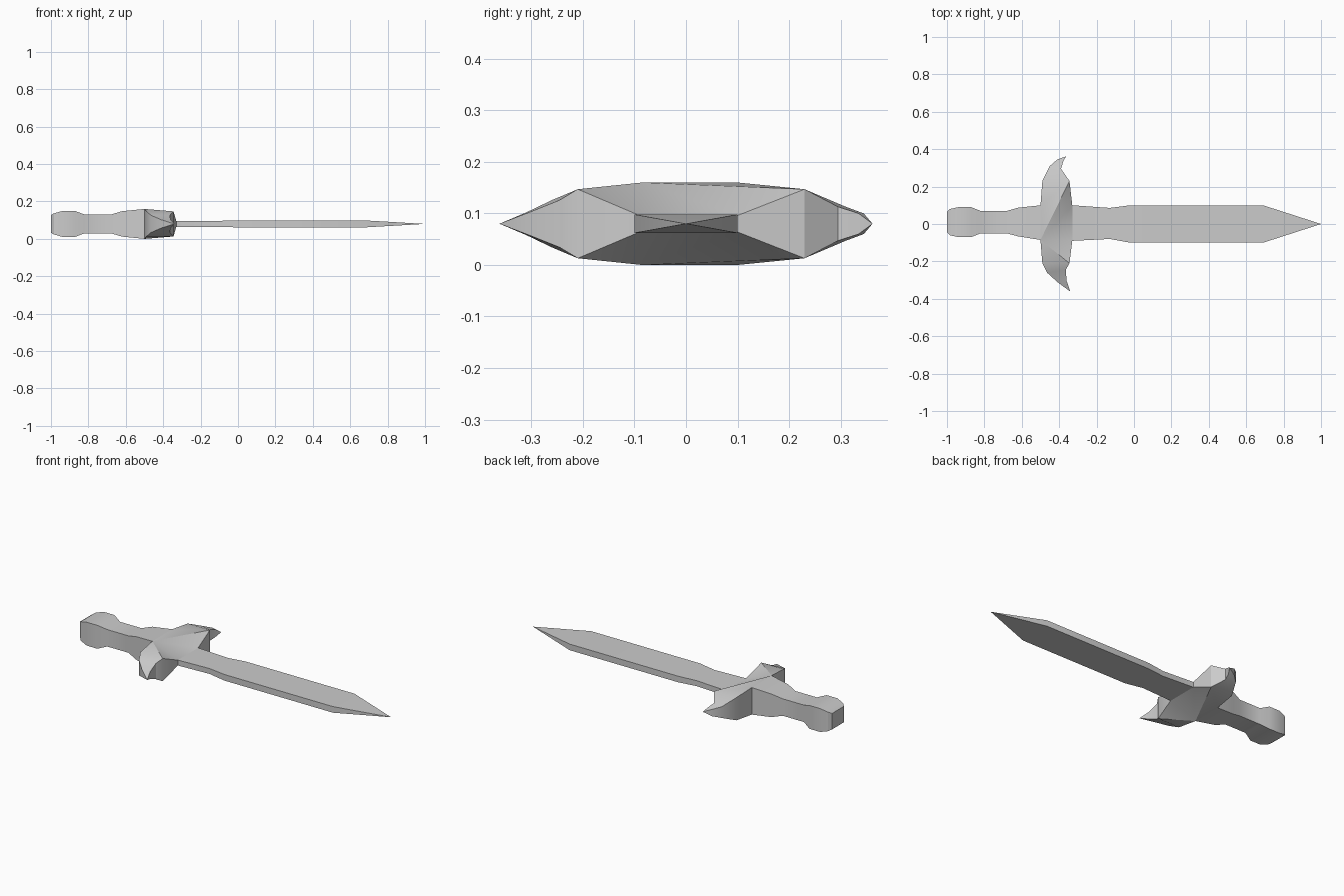
import bpy, bmesh, math

if "Cube" in bpy.data.objects:
    bpy.data.objects.remove(bpy.data.objects["Cube"])

ZC = 0.08  # mid height of the whole sword


def finish(name, bm):
    bmesh.ops.remove_doubles(bm, verts=bm.verts, dist=0.0005)
    bmesh.ops.recalc_face_normals(bm, faces=bm.faces)
    me = bpy.data.meshes.new(name)
    bm.to_mesh(me)
    bm.free()
    ob = bpy.data.objects.new(name, me)
    bpy.context.collection.objects.link(ob)
    bpy.context.view_layer.objects.active = ob
    bpy.ops.object.select_all(action='DESELECT')
    ob.select_set(True)
    bpy.ops.object.shade_smooth_by_angle(angle=math.radians(25))


def loft(bm, sections, tip=None, cap_start=False):
    """Four-sided loft; each section is (point a, point b, half height)."""
    rings = []
    for (ax, ay), (bx, by), h in sections:
        rings.append([bm.verts.new(p) for p in (
            (ax, ay, ZC - h), (bx, by, ZC - h), (bx, by, ZC + h), (ax, ay, ZC + h))])
    for r, s in zip(rings, rings[1:]):
        for i in range(4):
            j = (i + 1) % 4
            bm.faces.new((r[i], r[j], s[j], s[i]))
    if cap_start:
        bm.faces.new(rings[0])
    if tip:
        t = bm.verts.new((tip[0], tip[1], ZC))
        for i in range(4):
            bm.faces.new((rings[-1][i], rings[-1][(i + 1) % 4], t))


def along_x(rows):
    return [((x, y0), (x, y1), h) for x, y0, y1, h in rows]


# Blade
bm = bmesh.new()
loft(bm, along_x([(-0.33, -0.09, 0.10, 0.016), (-0.13, -0.08, 0.086, 0.016),
                  (-0.02, -0.10, 0.10, 0.018), (0.69, -0.10, 0.10, 0.018)]), tip=(1.0, 0.0))
finish("blade", bm)

# Grip and pommel
bm = bmesh.new()
loft(bm, along_x([(-1.0, -0.045, 0.065, 0.047), (-0.985, -0.06, 0.08, 0.056),
                  (-0.94, -0.07, 0.09, 0.069), (-0.87, -0.07, 0.09, 0.069),
                  (-0.82, -0.05, 0.07, 0.05), (-0.68, -0.05, 0.07, 0.05),
                  (-0.62, -0.066, 0.087, 0.068), (-0.50, -0.085, 0.10, 0.08)]), cap_start=True)
finish("grip_and_pommel", bm)

# Crossguard body: outline A..H, faceted top and mirrored bottom
bm = bmesh.new()
outline = [(-0.50, -0.085, 0.08), (-0.50, 0.10, 0.08), (-0.49, 0.23, 0.067), (-0.345, 0.23, 0.067),
           (-0.33, 0.10, 0.016), (-0.33, -0.09, 0.016), (-0.345, -0.21, 0.067), (-0.49, -0.21, 0.067)]
layers = [[bm.verts.new((x, y, ZC + s * h)) for x, y, h in outline] for s in (1, -1)]
for v in layers:
    for tri in ((0, 1, 3), (1, 2, 3), (0, 3, 4), (0, 4, 5), (0, 5, 6), (0, 6, 7)):
        bm.faces.new([v[i] for i in tri])
top, low = layers
for i in (1, 3, 5, 7):
    j = (i + 1) % 8
    bm.faces.new((top[i], top[j], low[j], low[i]))

# Curved pointed ends of the crossguard
loft(bm, [((-0.49, 0.23), (-0.345, 0.23), 0.067), ((-0.45, 0.31), (-0.39, 0.295), 0.033),
          ((-0.41, 0.345), (-0.378, 0.335), 0.02)], tip=(-0.363, 0.362))
loft(bm, [((-0.49, -0.21), (-0.345, -0.21), 0.067), ((-0.465, -0.26), (-0.365, -0.245), 0.046),
          ((-0.41, -0.31), (-0.36, -0.305), 0.022)], tip=(-0.34, -0.362))
finish("crossguard", bm)
